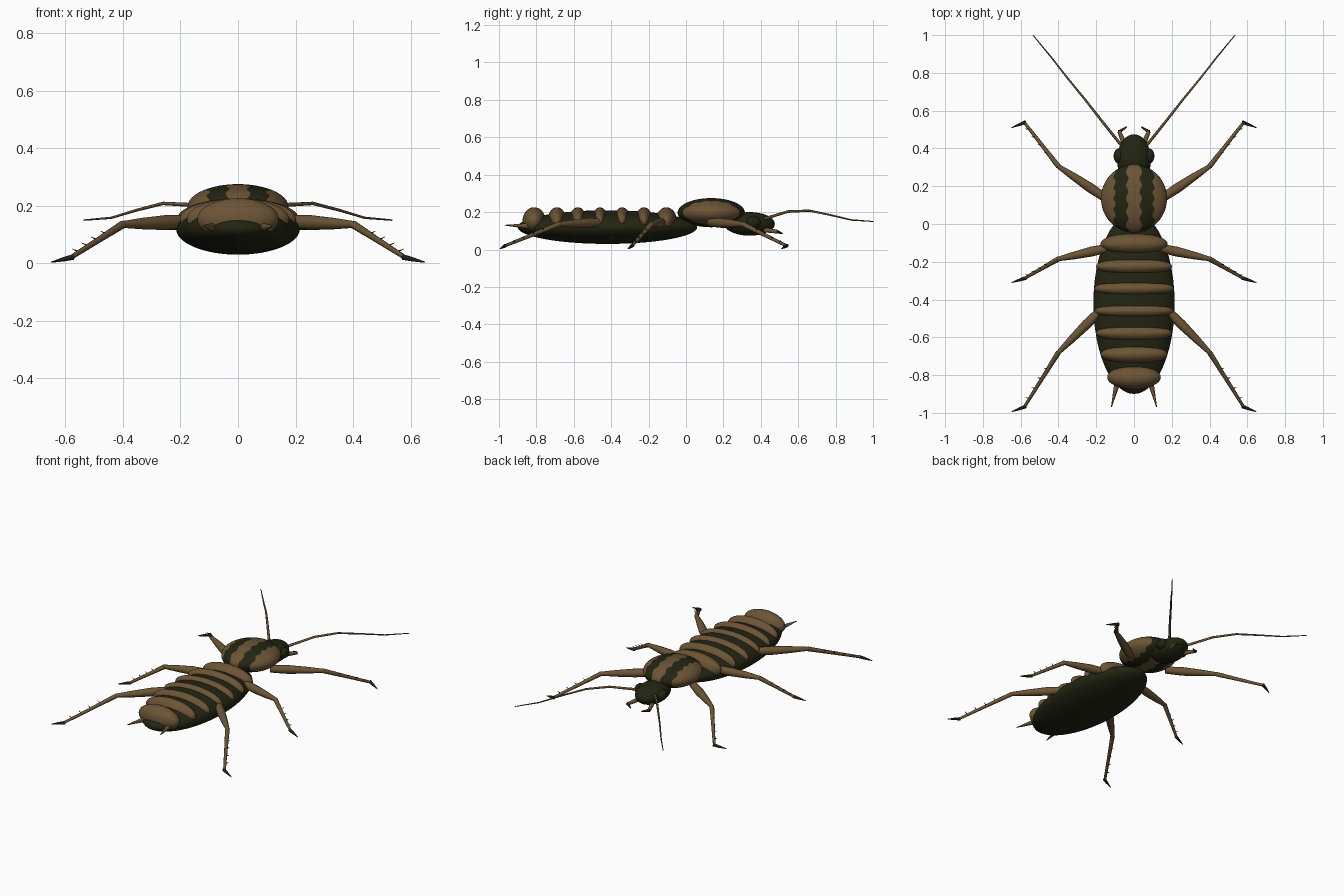
import bpy, bmesh, math
from mathutils import Vector

if "Cube" in bpy.data.objects:
    bpy.data.objects.remove(bpy.data.objects["Cube"])


def material(name, rgb):
    m = bpy.data.materials.new(name)
    m.diffuse_color = (*rgb, 1)
    m.use_nodes = True
    m.node_tree.nodes["Principled BSDF"].inputs["Base Color"].default_value = m.diffuse_color
    return m


BROWN = material("tan_brown", (0.15, 0.09, 0.036))
DARK = material("dark_olive", (0.016, 0.018, 0.006))
CLAW = material("claw_black", (0.016, 0.013, 0.008))


def finish(bm, name, mats):
    bmesh.ops.recalc_face_normals(bm, faces=bm.faces)
    for f in bm.faces:
        f.smooth = True
    me = bpy.data.meshes.new(name)
    bm.to_mesh(me)
    bm.free()
    for m in mats:
        me.materials.append(m)
    ob = bpy.data.objects.new(name, me)
    bpy.context.collection.objects.link(ob)
    return ob


def ellipsoid(name, centre, size, mat, segs=32, rings=20):
    bm = bmesh.new()
    bmesh.ops.create_uvsphere(bm, u_segments=segs, v_segments=rings, radius=1)
    for v in bm.verts:
        v.co = Vector(centre) + Vector(c * s for c, s in zip(v.co, size))
    return finish(bm, name, [mat])


def tube(name, pts, radii, mat, sides=10):
    """Tapered round limb through pts, with closed ends."""
    bm = bmesh.new()
    pts = [Vector(p) for p in pts]
    rings = []
    for i, p in enumerate(pts):
        d = (pts[min(i + 1, len(pts) - 1)] - pts[max(i - 1, 0)]).normalized()
        u = d.cross(Vector((0, 0, 1))).normalized()
        w = u.cross(d)
        rings.append([bm.verts.new(p + radii[i] * (u * math.cos(a) + w * math.sin(a)))
                      for a in [2 * math.pi * k / sides for k in range(sides)]])
    for r0, r1 in zip(rings, rings[1:]):
        for k in range(sides):
            j = (k + 1) % sides
            bm.faces.new((r0[k], r0[j], r1[j], r1[k]))
    bm.faces.new(rings[0])
    bm.faces.new(rings[-1])
    ob = finish(bm, name, [mat])
    bpy.context.view_layer.objects.active = ob
    ob.select_set(True)
    bpy.ops.object.shade_smooth_by_angle(angle=math.radians(60))
    ob.select_set(False)
    return ob


def pronotum():
    """Ellipsoid ringed around x, with two wavy lengthwise dark stripes."""
    bm = bmesh.new()
    cx, cy, cz = 0.175, 0.18, 0.078
    half = [0.0, 0.018, 0.036, 0.058, 0.08, 0.103, 0.12, 0.135, 0.149, 0.16, 0.168, 0.173]
    xs = [-x for x in half[:0:-1]] + half
    n = 72
    rings = []
    for x in xs:
        amp = 0.007 if 0.03 < abs(x) < 0.11 else 0.0
        sign = 1 if abs(x) > 0.07 else -1
        ring = []
        for k in range(n):
            a = 2 * math.pi * k / n
            wx = x + math.copysign(amp * sign, x) * math.cos(5 * math.pi * math.cos(a)) if amp else x
            r = math.sqrt(1 - (wx / cx) ** 2)
            ring.append(bm.verts.new((wx, 0.135 + cy * r * math.cos(a), 0.197 + cz * r * math.sin(a))))
        rings.append(ring)
    for i, (r0, r1) in enumerate(zip(rings, rings[1:])):
        mid = abs(xs[i] + xs[i + 1]) / 2
        for k in range(n):
            j = (k + 1) % n
            f = bm.faces.new((r0[k], r0[j], r1[j], r1[k]))
            f.material_index = 1 if 0.036 < mid < 0.103 else 0
    for ring, s in ((rings[0], -1), (rings[-1], 1)):
        pole = bm.verts.new((s * cx, 0.135, 0.197))
        for k in range(n):
            bm.faces.new((ring[k], ring[(k + 1) % n], pole))
    finish(bm, "pronotum", [BROWN, DARK])


# Body
ellipsoid("abdomen", (0, -0.42, 0.12), (0.215, 0.48, 0.09), DARK, 48, 32)
bands = [(-0.105, 0.178, 0.056), (-0.225, 0.202, 0.046), (-0.342, 0.212, 0.044), (-0.46, 0.21, 0.042),
         (-0.578, 0.202, 0.046), (-0.69, 0.178, 0.05), (-0.812, 0.142, 0.062)]
for i, (y, hx, hy) in enumerate(bands):
    ellipsoid(f"back_plate_{i + 1}", (0, y, 0.153), (hx, hy, 0.073), BROWN)
pronotum()

# Head
ellipsoid("head", (0, 0.34, 0.137), (0.09, 0.135, 0.063), DARK)

for side, s in (("right", 1), ("left", -1)):
    ellipsoid(f"{side}_eye", (s * 0.08, 0.36, 0.145), (0.028, 0.04, 0.032), DARK, 20, 12)
    tube(f"{side}_antenna",
         [(s * 0.07, 0.42, 0.165), (s * 0.17, 0.545, 0.203), (s * 0.26, 0.66, 0.208),
          (s * 0.35, 0.77, 0.185), (s * 0.44, 0.885, 0.158), (s * 0.535, 1.0, 0.15)],
         [0.008, 0.007, 0.006, 0.005, 0.004, 0.0025], BROWN, 8)
    # Feeler beside the mouth
    tube(f"{side}_palp", [(s * 0.05, 0.42, 0.105), (s * 0.078, 0.49, 0.095)], [0.014, 0.01], BROWN)
    tube(f"{side}_palp_tip", [(s * 0.08, 0.487, 0.095), (s * 0.038, 0.515, 0.086)], [0.01, 0.003], DARK)
    tube(f"{side}_tail_feeler", [(s * 0.088, -0.84, 0.125), (s * 0.12, -0.97, 0.13)], [0.016, 0.002], BROWN)

    # Legs: hip, knee, ankle and toe in plan
    for leg, hip, knee, ankle, toe in (
            ("front", (0.14, 0.13), (0.4, 0.305), (0.58, 0.537), (0.648, 0.51)),
            ("middle", (0.13, -0.125), (0.4, -0.185), (0.58, -0.288), (0.648, -0.31)),
            ("rear", (0.17, -0.45), (0.4, -0.68), (0.58, -0.968), (0.648, -0.994))):
        H = Vector((s * hip[0], hip[1], 0.145))
        K = Vector((s * knee[0], knee[1], 0.135))
        A = Vector((s * ankle[0], ankle[1], 0.02))
        T = Vector((s * toe[0], toe[1], 0.004))
        tube(f"{side}_{leg}_thigh", [H, H.lerp(K, 0.35), H.lerp(K, 0.7), K],
             [0.022, 0.026, 0.02, 0.012], BROWN, 12)
        ellipsoid(f"{side}_{leg}_knee", K, (0.013, 0.013, 0.013), BROWN, 12, 8)
        tube(f"{side}_{leg}_shin", [K, K.lerp(A, 0.4), A], [0.014, 0.011, 0.008], BROWN)
        tube(f"{side}_{leg}_foot", [A - (T - A) * 0.1, A.lerp(T, 0.35), T], [0.01, 0.008, 0.002], CLAW)
        for i in range(4):
            p = K.lerp(A, 0.3 + 0.18 * i)
            tube(f"{side}_{leg}_spine_{i + 1}", [p, p + Vector((s * 0.024, 0.004, 0.012))],
                 [0.004, 0.0008], CLAW, 6)
